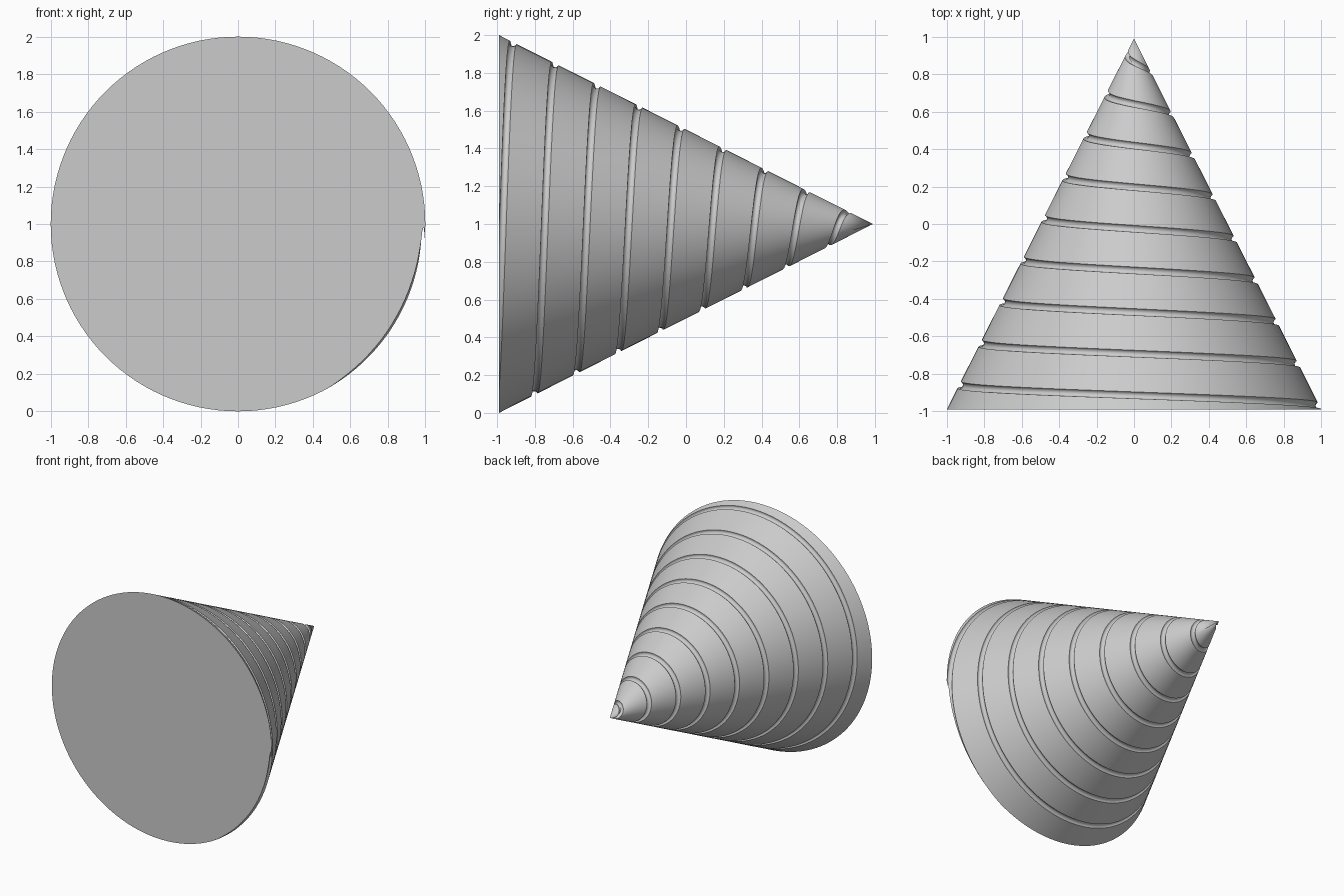
import bpy, bmesh
from math import sin, cos, pi, sqrt
from mathutils import Vector

if "Cube" in bpy.data.objects:
    bpy.data.objects.remove(bpy.data.objects["Cube"], do_unlink=True)

BASE, TIP, RADIUS = -0.99, 0.99, 1.0    # cone lies along y, tip to the back
HEIGHT = TIP - BASE
PITCH, START = 0.2222, -0.9695          # spiral rise per turn, y at the left side
GROOVE = 0.02                           # radius of the round groove
STEPS, ARC = 120, 8                     # steps per turn, groove facets

slant = sqrt(HEIGHT ** 2 + RADIUS ** 2)
along = Vector((HEIGHT, -RADIUS)) / slant     # (y, r) down the slope
outward = Vector((RADIUS, HEIGHT)) / slant    # (y, r) off the surface


def groove_point(step, k):
    """Point k across the groove section at a step of the spiral."""
    a = 2 * pi * step / STEPS
    y = START + PITCH * step / STEPS
    centre = Vector((y, RADIUS * (TIP - y) / HEIGHT))
    phi = pi * (1 - k / ARC)
    p = centre + GROOVE * (cos(phi) * along - sin(phi) * outward)
    y, r = min(p.x, TIP), max(p.y, 0.0)
    return Vector((r * cos(a), y, 1 + r * sin(a)))


# Spiral strip: rounded groove, then plain cone up to the next turn
bm = bmesh.new()
rows = []
for step in range(-3 * STEPS // 2, int(9.1 * STEPS)):
    row = [groove_point(step, k) for k in range(ARC + 1)]
    row.append(groove_point(step + STEPS, 0))
    rows.append([bm.verts.new(p) for p in row])
for lower, upper in zip(rows, rows[1:]):
    for k in range(ARC + 1):
        bm.faces.new((lower[k], upper[k], upper[k + 1], lower[k + 1]))
bmesh.ops.remove_doubles(bm, verts=bm.verts[:], dist=0.00005)
bmesh.ops.dissolve_degenerate(bm, edges=bm.edges[:], dist=0.00005)

# Trim at the base plane and close it with a flat disc
cut = bmesh.ops.bisect_plane(
    bm, geom=bm.verts[:] + bm.edges[:] + bm.faces[:], dist=0.000001,
    plane_co=(0, BASE, 0), plane_no=(0, -1, 0), clear_outer=True)
rim = [e for e in cut["geom_cut"] if isinstance(e, bmesh.types.BMEdge) and e.is_boundary]
bmesh.ops.holes_fill(bm, edges=rim, sides=0)
bmesh.ops.recalc_face_normals(bm, faces=bm.faces[:])

mesh = bpy.data.meshes.new("spiral_cone")
bm.to_mesh(mesh)
bm.free()
cone = bpy.data.objects.new("spiral_cone", mesh)
bpy.context.collection.objects.link(cone)

# Plain grey
grey = bpy.data.materials.new("light_grey")
grey.use_nodes = True
colour = (0.6, 0.6, 0.6, 1)
grey.diffuse_color = colour
grey.node_tree.nodes["Principled BSDF"].inputs["Base Color"].default_value = colour
mesh.materials.append(grey)

bpy.ops.object.select_all(action="DESELECT")
cone.select_set(True)
bpy.context.view_layer.objects.active = cone
bpy.ops.object.shade_smooth_by_angle(angle=pi / 6)
